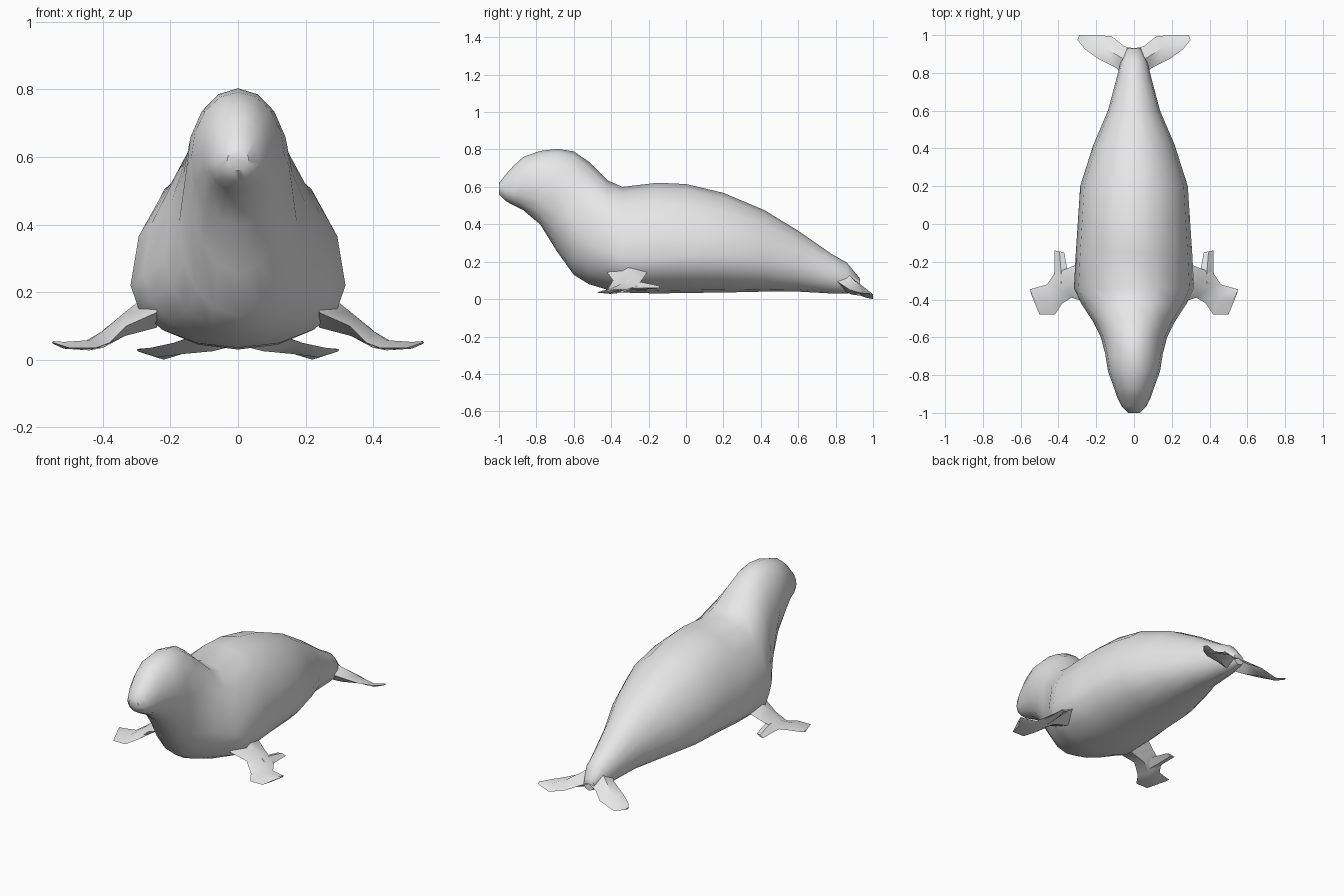
import bpy, bmesh, math

if "Cube" in bpy.data.objects:
    bpy.data.objects.remove(bpy.data.objects["Cube"])

fur = bpy.data.materials.new("grey_fur")
fur.diffuse_color = (0.8, 0.8, 0.8, 1)
fur.use_nodes = True
fur.node_tree.nodes["Principled BSDF"].inputs["Base Color"].default_value = fur.diffuse_color


def loft(name, rings, angle):
    """Skin a list of equal-length point rings and cap both ends."""
    bm = bmesh.new()
    loops = [[bm.verts.new(p) for p in ring] for ring in rings]
    n = len(loops[0])
    for a, b in zip(loops, loops[1:]):
        for i in range(n):
            j = (i + 1) % n
            bm.faces.new((a[i], a[j], b[j], b[i]))
    bm.faces.new(loops[0])
    bm.faces.new(loops[-1])
    bmesh.ops.recalc_face_normals(bm, faces=bm.faces)
    me = bpy.data.meshes.new(name)
    bm.to_mesh(me)
    bm.free()
    ob = bpy.data.objects.new(name, me)
    bpy.context.collection.objects.link(ob)
    me.materials.append(fur)
    bpy.ops.object.select_all(action='DESELECT')
    ob.select_set(True)
    bpy.context.view_layer.objects.active = ob
    bpy.ops.object.shade_smooth_by_angle(angle=math.radians(angle))
    return ob


def body_ring(y, top, bottom, mid, w, n=16):
    """Egg-shaped section: widest at height mid."""
    ring = []
    for i in range(n):
        t = 2 * math.pi * i / n
        s = math.sin(t)
        ring.append((w * math.cos(t), y, mid + s * ((top - mid) if s > 0 else (mid - bottom))))
    return ring


def blade(name, sections):
    """Mirrored pair of flippers from (leading edge, trailing edge, thickness)."""
    for side, label in ((1, "right"), (-1, "left")):
        rings = []
        for a, b, th in sections:
            m = [(p + q) / 2 for p, q in zip(a, b)]
            ring = [a, (m[0], m[1], m[2] + th / 2), b, (m[0], m[1], m[2] - th / 2)]
            rings.append([(side * x, y, z) for x, y, z in ring])
        loft(f"{label}_{name}", rings, 35)


# Head, neck, trunk and tail: y, top, bottom, widest height, half width
body = [
    (-1.0, .62, .56, .59, .032),
    (-.965, .665, .525, .58, .065),
    (-.92, .715, .50, .585, .088),
    (-.87, .76, .475, .60, .105),
    (-.78, .792, .40, .60, .138),
    (-.69, .803, .255, .57, .152),
    (-.60, .79, .13, .40, .175),
    (-.52, .735, .08, .30, .215),
    (-.42, .635, .05, .25, .28),
    (-.34, .60, .035, .22, .318),
    (-.15, .622, .03, .22, .308),
    (0, .615, .033, .23, .298),
    (.20, .568, .035, .23, .285),
    (.42, .475, .04, .21, .215),
    (.60, .365, .04, .18, .138),
    (.78, .24, .03, .13, .09),
    (.86, .195, .03, .11, .07),
    (.93, .11, .04, .075, .035),
]
loft("body", [body_ring(*r) for r in body], 45)

# Front flippers: arm and outward paddle
blade("front_flipper", [
    ((.24, -.42, .14), (.24, -.19, .17), .12),
    ((.33, -.39, .10), (.34, -.23, .11), .07),
    ((.38, -.42, .05), (.42, -.26, .07), .05),
    ((.42, -.48, .035), (.46, -.32, .05), .03),
    ((.50, -.48, .035), (.53, -.34, .05), .02),
    ((.545, -.37, .05), (.55, -.345, .052), .008),
])

# Backward lobe of the front flippers
blade("front_flipper_lobe", [
    ((.34, -.32, .09), (.43, -.32, .06), .05),
    ((.355, -.23, .08), (.42, -.24, .06), .04),
    ((.37, -.15, .07), (.42, -.14, .06), .012),
])

# Tail flippers
blade("tail_flipper", [
    ((.03, .77, .12), (0, .93, .08), .12),
    ((.10, .83, .08), (.05, .94, .06), .09),
    ((.19, .875, .05), (.12, .995, .03), .045),
    ((.26, .925, .035), (.22, 1.0, .0), .02),
    ((.30, .975, .03), (.29, 1.0, .026), .008),
])
